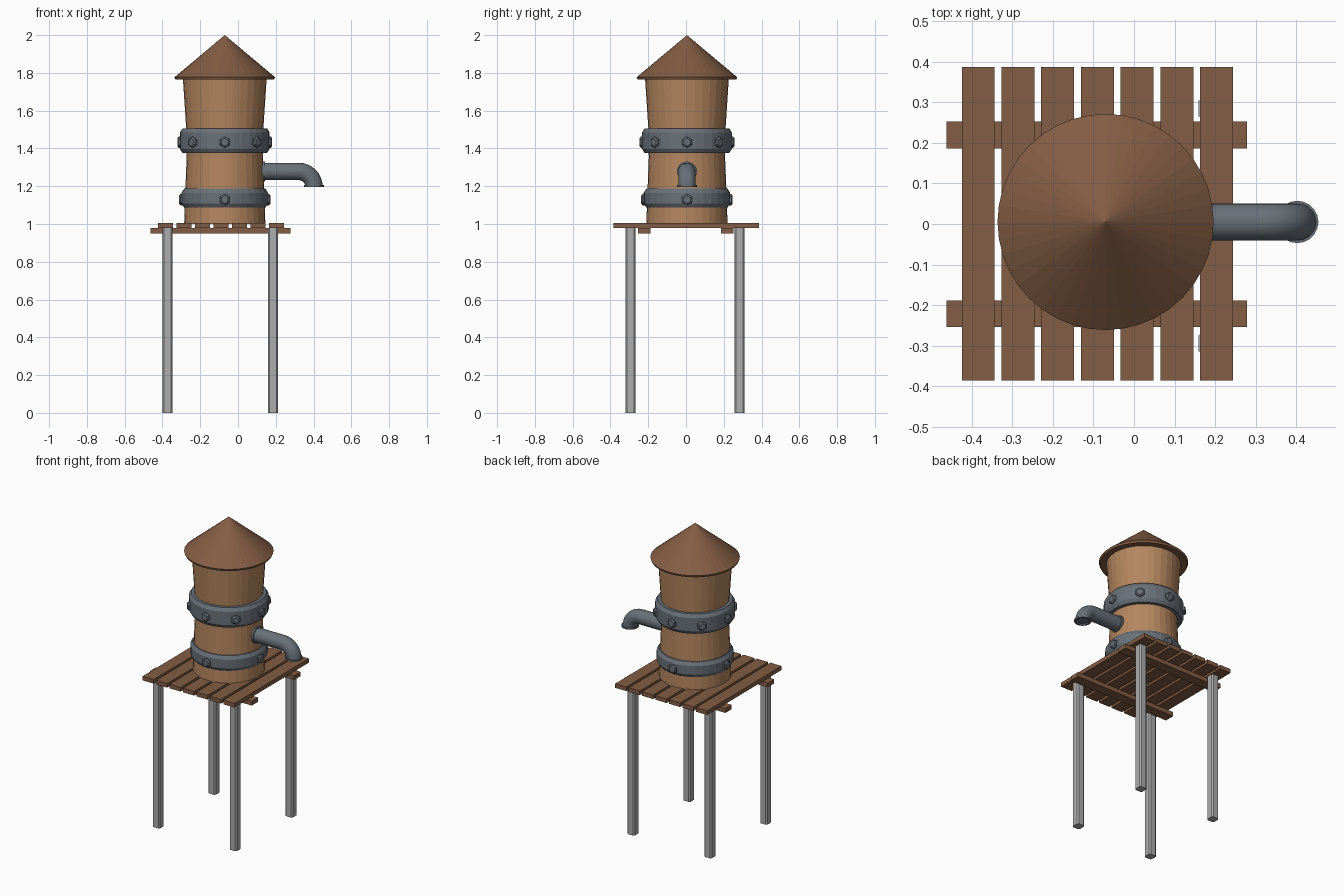
import bpy, bmesh, math
from mathutils import Vector, Matrix

if "Cube" in bpy.data.objects:
    bpy.data.objects.remove(bpy.data.objects["Cube"], do_unlink=True)

CX, CY = -0.07, 0.005


def material(name, color):
    m = bpy.data.materials.new(name)
    m.use_nodes = True
    m.diffuse_color = (*color, 1)
    m.node_tree.nodes["Principled BSDF"].inputs["Base Color"].default_value = (*color, 1)
    return m


TAN = material("tan wood", (0.46, 0.24, 0.115))
BROWN = material("brown wood", (0.23, 0.11, 0.058))
IRON = material("dark iron", (0.14, 0.165, 0.19))
STEEL = material("grey post", (0.42, 0.42, 0.42))


def finish(name, bm, mat, smooth=None):
    bmesh.ops.recalc_face_normals(bm, faces=bm.faces)
    me = bpy.data.meshes.new(name)
    bm.to_mesh(me)
    bm.free()
    me.materials.append(mat)
    ob = bpy.data.objects.new(name, me)
    bpy.context.collection.objects.link(ob)
    if smooth:
        bpy.ops.object.select_all(action='DESELECT')
        bpy.context.view_layer.objects.active = ob
        ob.select_set(True)
        bpy.ops.object.shade_smooth_by_angle(angle=math.radians(smooth))
    return ob


def box(name, lo, hi, mat, bevel=0):
    bm = bmesh.new()
    lo, hi = Vector(lo), Vector(hi)
    bmesh.ops.create_cube(bm, size=1, matrix=Matrix.Translation((lo + hi) / 2)
                          @ Matrix.Diagonal((*(hi - lo), 1)))
    if bevel:
        upright = [e for e in bm.edges if abs(e.verts[0].co.z - e.verts[1].co.z) > 0.1]
        bmesh.ops.bevel(bm, geom=upright, offset=bevel, segments=1, affect='EDGES')
    return finish(name, bm, mat)


def bridge(bm, rings, closed=False):
    n = len(rings[0])
    pairs = list(zip(rings, rings[1:] + rings[:1])) if closed else list(zip(rings, rings[1:]))
    for a, b in pairs:
        for i in range(n):
            j = (i + 1) % n
            bm.faces.new((a[i], a[j], b[j], b[i]))
    if not closed:
        bm.faces.new(rings[0])
        bm.faces.new(rings[-1])


def lathe(name, profile, mat, n=32, closed=False, smooth=None):
    bm = bmesh.new()
    rings = [[bm.verts.new((CX + r * math.cos(math.tau * i / n),
                            CY + r * math.sin(math.tau * i / n), z)) for i in range(n)]
             for r, z in profile]
    bridge(bm, rings, closed)
    bmesh.ops.remove_doubles(bm, verts=bm.verts, dist=0.0002)
    return finish(name, bm, mat, smooth)


# Deck: seven planks on two cross beams
for k in range(7):
    x = -0.424 + k * 0.0978
    box(f"deck_plank_{k + 1}", (x, -0.385, 0.979), (x + 0.081, 0.387, 1.006), BROWN)
for name, y in (("front_beam", -0.254), ("back_beam", 0.186)):
    box(name, (-0.462, y, 0.951), (0.278, y + 0.066, 0.979), BROWN)

# Chamfered legs
for side, x in (("right", -0.4), ("left", 0.159)):
    for end, y in (("front", -0.32), ("back", 0.258)):
        box(f"{end}_{side}_leg", (x, y, 0), (x + 0.053, y + 0.053, 0.98), STEEL, 0.008)

# Tank with a slight waist, and the roof
lathe("tank", [(0.215, 1.0), (0.21, 1.15), (0.202, 1.35), (0.204, 1.5), (0.222, 1.775)], TAN)
lathe("roof", [(0.235, 1.764), (0.261, 1.764), (0.266, 1.777), (0.0001, 2.0)], BROWN, n=40)


# Iron bands with hexagonal bolts
def bolt(name, angle, radius, z):
    bm = bmesh.new()
    turn = (Matrix.Translation((CX, CY, z)) @ Matrix.Rotation(angle, 4, 'Z')
            @ Matrix.Translation((radius, 0, 0)) @ Matrix.Rotation(math.pi / 2, 4, 'Y'))
    rings = [[bm.verts.new(turn @ Vector((r * math.cos(i * math.pi / 3),
                                          r * math.sin(i * math.pi / 3), h)))
              for i in range(6)] for r, h in ((0.03, -0.02), (0.03, 0.006), (0.021, 0.013))]
    bridge(bm, rings)
    finish(name, bm, IRON)


for name, low, high, r, count in (("upper", 1.376, 1.506, 0.238, 8),
                                  ("lower", 1.087, 1.187, 0.229, 4)):
    lathe(f"{name}_band", [(0.195, low), (r - 0.014, low), (r, low + 0.022),
                           (r, high - 0.022), (r - 0.014, high), (0.195, high)],
          IRON, closed=True)
    for k in range(count):
        bolt(f"{name}_bolt_{k + 1}", math.tau * k / count, r, (low + high) / 2 - 0.008)

# Spout: straight pipe, quarter bend and lipped mouth
BEND, PX, PZ = 0.08, 0.322, 1.278
path = [(0.1, PZ, 0, 0.046), (PX, PZ, 0, 0.046)]
for k in range(1, 9):
    a = math.pi / 2 * k / 8
    path.append((PX + BEND * math.sin(a), PZ - BEND * (1 - math.cos(a)), a, 0.046))
path[-1] = (PX + BEND, PZ - BEND + 0.008, math.pi / 2, 0.046)
path += [(PX + BEND, 1.206, math.pi / 2, 0.052), (PX + BEND, 1.196, math.pi / 2, 0.052),
         (PX + BEND, 1.196, math.pi / 2, 0.042), (PX + BEND, 1.203, math.pi / 2, 0.04)]


def tube(name, stations, n=20):
    bm = bmesh.new()
    rings = []
    for x, z, a, r in stations:
        out = Vector((math.sin(a), 0, math.cos(a)))
        rings.append([bm.verts.new(Vector((x, CY, z))
                                   + out * r * math.cos(math.tau * i / n)
                                   + Vector((0, r * math.sin(math.tau * i / n), 0)))
                      for i in range(n)])
    bridge(bm, rings)
    finish(name, bm, IRON, 35)


tube("spout", path)
tube("spout_collar", [(0.1, PZ, 0, 0.053), (0.142, PZ, 0, 0.053)])
